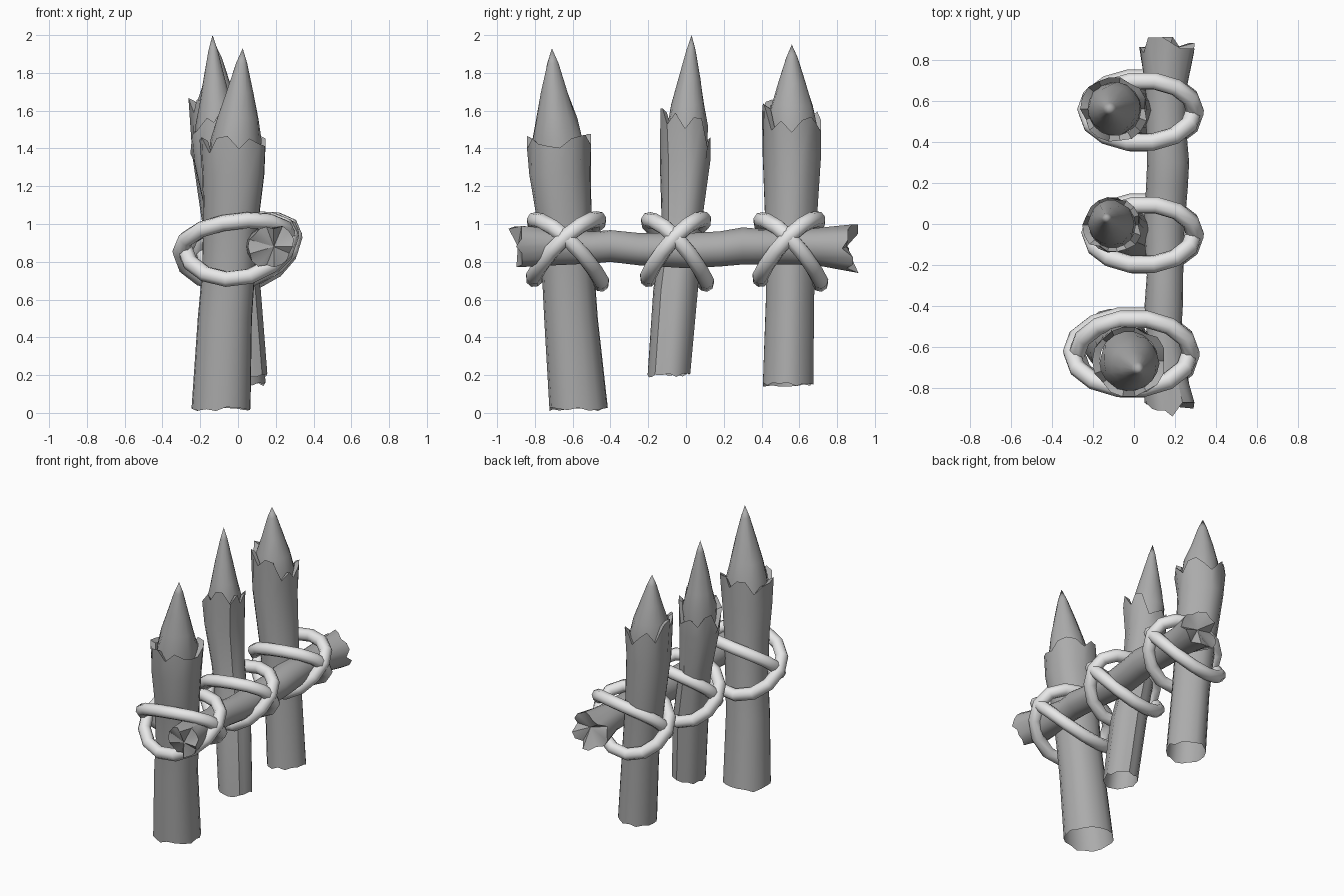
import bpy, bmesh, random
from math import sin, cos, pi, radians
from mathutils import Vector

if "Cube" in bpy.data.objects:
    bpy.data.objects.remove(bpy.data.objects["Cube"], do_unlink=True)
random.seed(4)


def material(name, value):
    m = bpy.data.materials.new(name)
    m.use_nodes = True
    m.diffuse_color = (value, value, value, 1)
    bsdf = m.node_tree.nodes["Principled BSDF"]
    bsdf.inputs["Base Color"].default_value = (value, value, value, 1)
    bsdf.inputs["Roughness"].default_value = 0.9
    return m


WOOD = material("grey_wood", 0.41)
ROPE = material("pale_rope", 0.8)
SIDES = 18
ANGLES = [2 * pi * i / SIDES for i in range(SIDES)]


def smooth(ob, angle):
    bpy.ops.object.select_all(action="DESELECT")
    ob.select_set(True)
    bpy.context.view_layer.objects.active = ob
    bpy.ops.object.shade_smooth_by_angle(angle=radians(angle))


def loft(name, rings, start, end, mat):
    """Skin a list of point rings; close an end to a point unless it is None."""
    bm = bmesh.new()
    rows = [[bm.verts.new(p) for p in ring] for ring in rings]
    n = len(rows[0])
    for a, b in zip(rows, rows[1:]):
        for i in range(n):
            j = (i + 1) % n
            bm.faces.new((a[i], a[j], b[j], b[i]))
    for row, point in ((rows[0], start), (rows[-1], end)):
        if point is not None:
            tip = bm.verts.new(point)
            for i in range(n):
                bm.faces.new((row[i], row[(i + 1) % n], tip))
    bmesh.ops.recalc_face_normals(bm, faces=bm.faces)
    mesh = bpy.data.meshes.new(name)
    bm.to_mesh(mesh)
    bm.free()
    mesh.materials.append(mat)
    ob = bpy.data.objects.new(name, mesh)
    bpy.context.collection.objects.link(ob)
    smooth(ob, 38)


def slabs(amount, notch=0):
    """Random offsets shared by neighbouring columns, like strips of bark,
    with a notch between one strip and the next."""
    values = []
    while len(values) < SIDES:
        v = random.uniform(-amount, amount)
        values += [v - notch] + [v] * random.choice((2, 3))
    return values[:SIDES]


def stake(name, sections, tops, tip, fullness=1.0):
    """Open bark tube with a torn rim, around a sharpened core.
    sections: z, x, y, radius; tops: rim height toward +x, +y, -x, -y."""
    lumps = [random.uniform(0.97, 1.05) for _ in ANGLES]
    rings = [[Vector((x + r * k * cos(a), y + r * k * sin(a),
                      z + (random.uniform(-0.012, 0.012) if n == 0 else 0)))
              for a, k in zip(ANGLES, lumps)]
             for n, (z, x, y, r) in enumerate(sections)]
    z1, x1, y1, r1 = sections[-1]
    outer, inner = [], []
    for a, jag, flare in zip(ANGLES, slabs(0.035, 0.07), slabs(0.01, 0.012)):
        c, s = cos(a), sin(a)
        h = (tops[0] if c > 0 else tops[2]) * c * c + (tops[1] if s > 0 else tops[3]) * s * s
        h += jag + random.uniform(-0.015, 0.015)
        r = r1 + 0.01 + flare
        outer.append(Vector((x1 + r * c, y1 + r * s, h)))
        r = r1 * 0.86
        inner.append(Vector((x1 + r * c, y1 + r * s, h - 0.02)))
    loft(name + "_bark", rings + [outer, inner], None, None, WOOD)

    # Sharpened core with a bulging taper
    tip = Vector(tip)
    base = Vector((x1, y1, z1))
    core = []
    for t, k in ((0, 0.87), (0.28, 0.82), (0.45, 0.65), (0.65, 0.43), (0.88, 0.18)):
        c = base.lerp(tip, t)
        k = min(0.87, k * fullness)
        core.append([c + Vector((cos(a), sin(a), 0)) * r1 * k * random.uniform(0.95, 1.05)
                     for a in ANGLES])
    loft(name + "_point", core, None, tip, WOOD)


stake("front_stake",
      [(0.02, -0.09, -0.57, 0.158), (0.5, -0.07, -0.61, 0.145), (0.75, -0.05, -0.625, 0.142),
       (1.05, -0.035, -0.648, 0.15), (1.26, -0.025, -0.668, 0.166)],
      (1.43, 1.46, 1.45, 1.48), (0.025, -0.71, 1.93))
stake("middle_stake",
      [(0.2, 0.04, -0.09, 0.11), (0.65, 0, -0.055, 0.115), (0.9, -0.04, -0.03, 0.106),
       (1.05, -0.065, -0.02, 0.107), (1.33, -0.105, -0.005, 0.13)],
      (1.55, 1.48, 1.46, 1.6), (-0.135, 0.03, 2.0), 1.03)
stake("back_stake",
      [(0.15, 0.01, 0.54, 0.13), (0.6, -0.02, 0.55, 0.124), (1.0, -0.06, 0.555, 0.132),
       (1.36, -0.095, 0.56, 0.15)],
      (1.55, 1.52, 1.66, 1.64), (-0.12, 0.56, 1.95), 1.15)

# Crossbar along the stakes, flared and splintered at both ends
bar = [(-0.88, 0.17, 0.88, 0.12), (-0.72, 0.15, 0.88, 0.1), (-0.5, 0.145, 0.875, 0.082),
       (-0.4, 0.145, 0.885, 0.087), (-0.25, 0.15, 0.865, 0.086), (0, 0.15, 0.855, 0.094),
       (0.18, 0.16, 0.865, 0.094), (0.3, 0.165, 0.882, 0.1), (0.45, 0.155, 0.88, 0.093),
       (0.68, 0.155, 0.88, 0.098), (0.88, 0.165, 0.87, 0.13)]
rings = []
for n, (y, x, z, r) in enumerate(bar):
    is_end = n in (0, len(bar) - 1)
    jag = slabs(0.035, 0.03) if is_end else [0] * SIDES
    spread = slabs(0.012, 0.012) if is_end else slabs(0.004)
    rings.append([Vector((x + 1.05 * (r + k) * cos(a), y + j, z + (r + k) * sin(a)))
                  for a, j, k in zip(ANGLES, jag, spread)])
loft("crossbar", rings, (0.19, -0.89, 0.88), (0.17, 0.85, 0.88), WOOD)


def rope(name, x, y, z, rx, ry, rz):
    """Tilted rope loop round a stake, bowed upward where it rides over the crossbar."""
    curve = bpy.data.curves.new(name, "CURVE")
    curve.dimensions = "3D"
    curve.bevel_depth = 0.043
    curve.bevel_resolution = 2
    spline = curve.splines.new("POLY")
    count = 14
    spline.points.add(count - 1)
    for i, p in enumerate(spline.points):
        t = 2 * pi * i / count
        p.co = (x + rx * cos(t), y + ry * sin(t),
                z + rz * sin(t) + 0.035 * cos(t) + 0.035 * cos(t) ** 2, 1)
    spline.use_cyclic_u = True
    curve.materials.append(ROPE)
    ob = bpy.data.objects.new(name, curve)
    bpy.context.collection.objects.link(ob)
    bpy.ops.object.select_all(action="DESELECT")
    ob.select_set(True)
    bpy.context.view_layer.objects.active = ob
    bpy.ops.object.convert(target="MESH")
    smooth(bpy.context.view_layer.objects.active, 60)


for place, x, y, rx, ry in (("front", -0.01, -0.625, 0.29, 0.18),
                            ("middle", 0.045, -0.045, 0.255, 0.155),
                            ("back", 0.035, 0.555, 0.265, 0.16)):
    rope(place + "_rope_rising", x + 0.01, y - 0.01, 0.865, rx - 0.01, ry - 0.005, 0.155)
    rope(place + "_rope_falling", x - 0.005, y, 0.85, rx, ry, -0.165)
